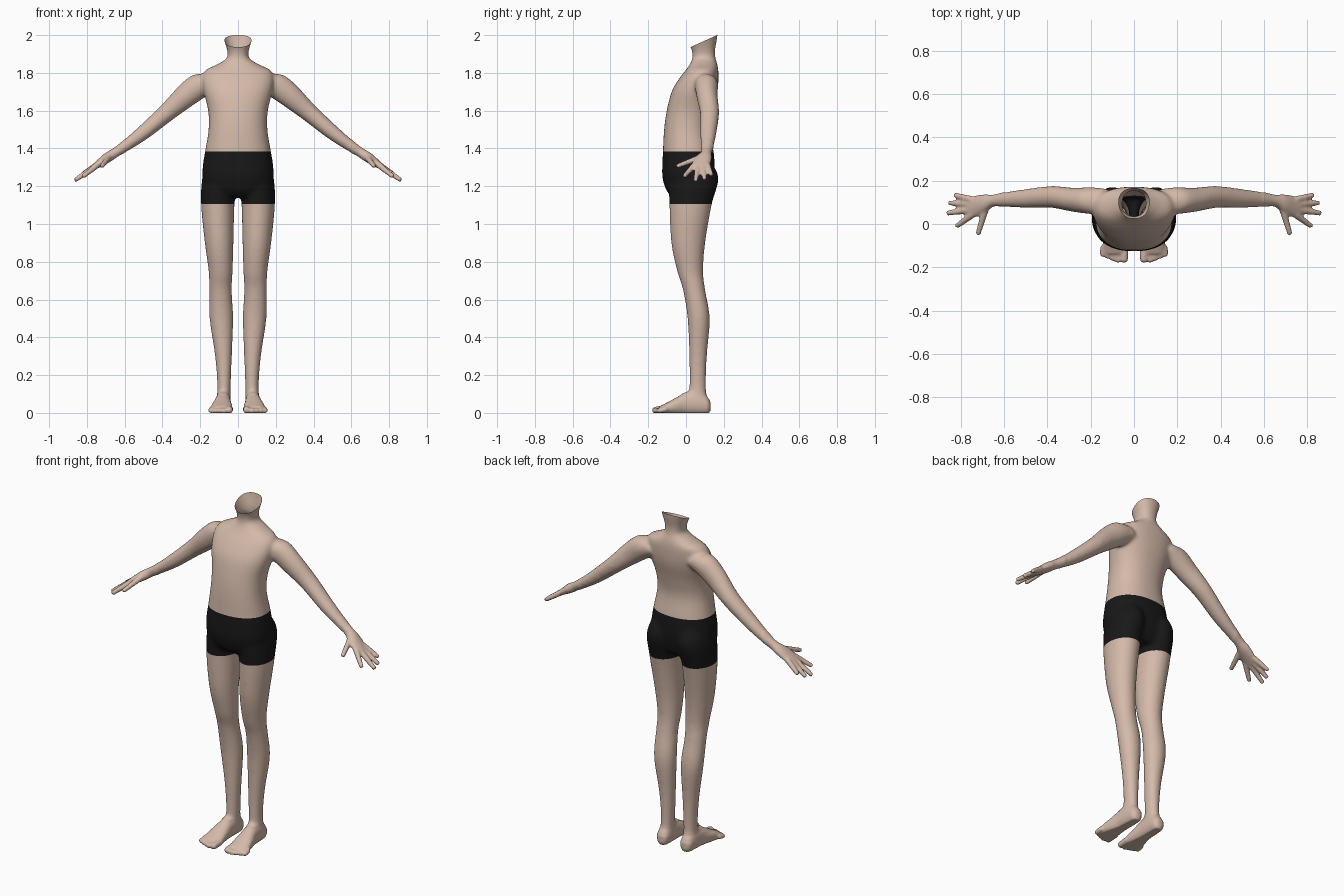
import bpy, bmesh, math
from mathutils import Vector

if "Cube" in bpy.data.objects:
    bpy.data.objects.remove(bpy.data.objects["Cube"])

X, Y, Z = Vector((1, 0, 0)), Vector((0, 1, 0)), Vector((0, 0, 1))
ARM_UP = Vector((0.62, 0, 0.78)).normalized()


def material(name, rgb):
    m = bpy.data.materials.new(name)
    m.diffuse_color = (*rgb, 1)
    m.use_nodes = True
    m.node_tree.nodes["Principled BSDF"].inputs["Base Color"].default_value = m.diffuse_color
    return m


def spline(rows, steps):
    """Catmull-Rom interpolation of section rows."""
    out = []
    for i in range(len(rows) - 1):
        a, b, c, d = (rows[max(0, min(len(rows) - 1, i + k))] for k in (-1, 0, 1, 2))
        for s in range(steps):
            t = s / steps
            out.append([0.5 * (2 * q + (r - p) * t + (2 * p - 5 * q + 4 * r - w) * t * t
                               + (3 * q - p - 3 * r + w) * t ** 3)
                        for p, q, r, w in zip(a, b, c, d)])
    return out + [list(rows[-1])]


def loft(bm, rows, u, v, mirror=1, power=2.0, steps=6, sides=32):
    """Closed tube through rows of (x, y, z, radius along u, radius along v)."""
    rings = []
    for x, y, z, ru, rv in spline(rows, steps):
        ring = []
        for k in range(sides):
            a = math.tau * k / sides
            c, s = math.cos(a), math.sin(a)
            p = Vector((x, y, z))
            p += u * ru * math.copysign(abs(c) ** (2 / power), c)
            p += v * rv * math.copysign(abs(s) ** (2 / power), s)
            p.x *= mirror
            ring.append(bm.verts.new(p))
        rings.append(ring)
    for lo, hi in zip(rings, rings[1:]):
        for k in range(sides):
            j = (k + 1) % sides
            bm.faces.new((lo[k], lo[j], hi[j], hi[k]))
    bm.faces.new(rings[0])
    bm.faces.new(rings[-1])


def digit(bm, base, tip, r0, r1, up, mirror):
    """Finger or toe: tapered capsule."""
    p, q = Vector(base), Vector(tip)
    d = (q - p).normalized()
    u = d.cross(up).normalized()
    v = u.cross(d)
    q -= d * r1 * 0.9
    end = q + d * r1 * 0.65
    last = q + d * r1 * 0.9
    rows = [(*p, r0, r0), (*q, r1, r1), (*end, r1 * .75, r1 * .75), (*last, r1 * .35, r1 * .35)]
    loft(bm, rows, u, v, mirror, steps=3, sides=14)


torso = [(0, .02, 1.14, .14, .09), (0, .015, 1.18, .172, .12), (0, .012, 1.25, .188, .137),
         (0, .013, 1.32, .185, .138), (0, .012, 1.385, .174, .134), (0, .006, 1.5, .156, .122),
         (0, .02, 1.6, .158, .122), (0, .045, 1.7, .182, .121), (0, .068, 1.77, .19, .104),
         (0, .085, 1.815, .172, .086), (0, .093, 1.845, .11, .073), (0, .095, 1.88, .058, .061),
         (0, .092, 1.92, .058, .062), (0, .087, 1.96, .07, .074), (0, .083, 2.0, .084, .084),
         (0, .082, 2.05, .09, .09)]
leg = [(.09, .04, 1.36, .055, .07), (.1, .042, 1.25, .088, .13), (.107, .024, 1.1, .088, .112),
       (.1, .012, .9, .076, .09), (.092, .022, .75, .064, .069), (.093, .043, .65, .06, .059),
       (.088, .067, .5, .063, .059), (.077, .064, .3, .045, .047), (.074, .062, .15, .036, .044),
       (.077, .062, .05, .037, .05)]
foot = [(.076, .131, .04, .014, .022), (.077, .115, .044, .034, .045), (.078, .07, .055, .04, .06),
        (.08, .0, .053, .043, .058), (.084, -.05, .041, .051, .046), (.087, -.1, .028, .058, .031),
        (.087, -.138, .02, .053, .02)]
arm = [(.13, .105, 1.755, .06, .05), (.2, .108, 1.735, .062, .068), (.28, .112, 1.675, .056, .063),
       (.38, .125, 1.587, .051, .049), (.5, .118, 1.485, .044, .04), (.6, .113, 1.41, .034, .03),
       (.65, .108, 1.378, .028, .026), (.69, .095, 1.352, .042, .027), (.73, .082, 1.324, .05, .021),
       (.765, .075, 1.3, .046, .015)]
fingers = [((.745, .112, 1.315), (.832, .135, 1.258)), ((.75, .09, 1.31), (.857, .098, 1.236)),
           ((.75, .066, 1.31), (.865, .05, 1.23)), ((.745, .045, 1.312), (.822, -.012, 1.25)),
           ((.685, .075, 1.352), (.722, -.05, 1.305))]

# Rough body parts, overlapping
bm = bmesh.new()
loft(bm, torso, X, Y, power=2.25, sides=48)
for side in (1, -1):
    loft(bm, leg, X, Y, side)
    loft(bm, foot, X, Z, side, power=2.3)
    loft(bm, arm, Y, ARM_UP, side)
    for base, tip in fingers:
        digit(bm, base, tip, .017, .0125, ARM_UP, side)
    for i in range(5):
        r = .019 if i == 0 else .014
        x = .05 + .023 * i - (.006 if i == 0 else 0)
        digit(bm, (x, -.1, .024), (x + .002, -.179 + .009 * max(0, i - 1), r * .95), r, r, Z, side)
bmesh.ops.recalc_face_normals(bm, faces=bm.faces)
rough_mesh = bpy.data.meshes.new("rough_body")
bm.to_mesh(rough_mesh)
bm.free()
rough = bpy.data.objects.new("rough_body", rough_mesh)
bpy.context.collection.objects.link(rough)

# Fuse the parts into one skin
fuse = rough.modifiers.new("fuse", 'REMESH')
fuse.mode = 'VOXEL'
fuse.voxel_size = .0065
bpy.context.view_layer.update()
fused = rough.evaluated_get(bpy.context.evaluated_depsgraph_get())
bm = bmesh.new()
bm.from_mesh(fused.to_mesh())
fused.to_mesh_clear()
bpy.data.objects.remove(rough)


def relax(verts, times):
    for _ in range(times):
        bmesh.ops.smooth_vert(bm, verts=verts, factor=.5,
                              use_axis_x=True, use_axis_y=True, use_axis_z=True)


# Soften joins, keeping hands and toes crisp
relax(bm.verts[:], 3)
relax([v for v in bm.verts if abs(v.co.x) < .6 and v.co.z > .06 and v.co.y > -.13], 14)
for v in bm.verts:
    v.co.z = max(v.co.z, .004) - .004 if v.co.z < .1 else v.co.z

# Open slanted neck and clean shorts edges
cuts = [((0, .165, 2.0), (0, -.45, 1), True), ((0, 0, 1.385), (0, 0, 1), False),
        ((0, 0, 1.105), (0, 0, 1), False)]
for co, normal, clear in cuts:
    bmesh.ops.bisect_plane(bm, geom=bm.verts[:] + bm.edges[:] + bm.faces[:], dist=1e-5,
                           plane_co=co, plane_no=normal, clear_outer=clear)
for f in bm.faces:
    c = f.calc_center_median()
    f.material_index = int(1.105 < c.z < 1.385 and abs(c.x) < .3)
    f.smooth = True

mesh = bpy.data.meshes.new("body")
bm.to_mesh(mesh)
bm.free()
mesh.materials.append(material("skin", (.66, .49, .40)))
mesh.materials.append(material("black_shorts", (.009, .009, .009)))
body = bpy.data.objects.new("body", mesh)
bpy.context.collection.objects.link(body)
